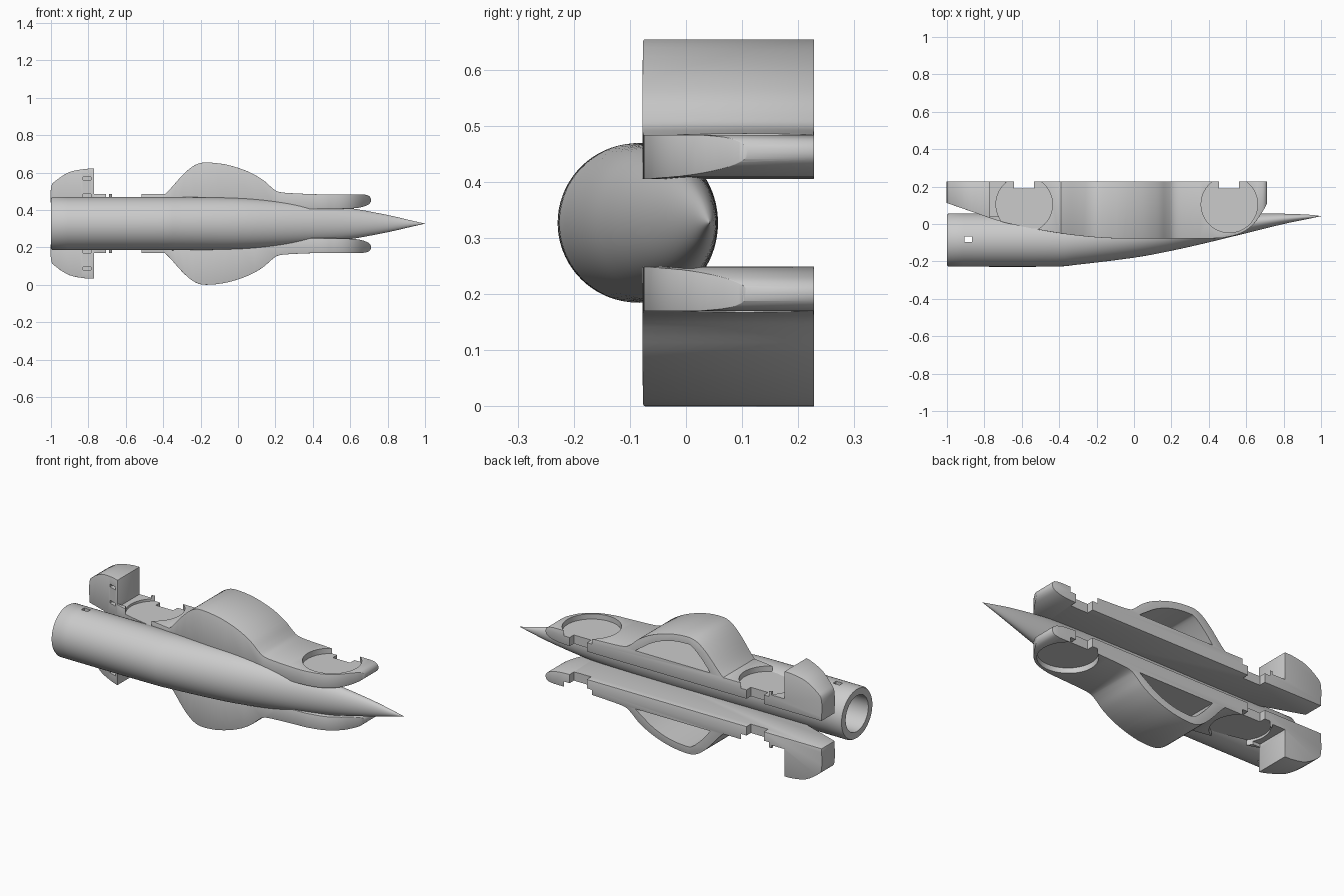
import bpy, bmesh
from math import sin, cos, pi, radians

if "Cube" in bpy.data.objects:
    bpy.data.objects.remove(bpy.data.objects["Cube"])

MID = 0.327  # height of the symmetry plane


def spline(pts, n=6):
    """Catmull-Rom samples through points of any dimension."""
    p = [pts[0]] + list(pts) + [pts[-1]]
    out = []
    for i in range(1, len(p) - 2):
        for k in range(n):
            t = k / n
            out.append(tuple(0.5 * (2 * b + (c - a) * t + (2 * a - 5 * b + 4 * c - d) * t * t
                                    + (3 * b - a - 3 * c + d) * t ** 3)
                             for a, b, c, d in zip(p[i - 1], p[i], p[i + 1], p[i + 2])))
    return out + [tuple(pts[-1])]


def finish(name, bm):
    bmesh.ops.recalc_face_normals(bm, faces=bm.faces[:])
    me = bpy.data.meshes.new(name)
    bm.to_mesh(me)
    bm.free()
    ob = bpy.data.objects.new(name, me)
    bpy.context.collection.objects.link(ob)
    return ob


def extrude(name, pts, axis, lo, hi):
    """Extrude a closed outline along 'y' (pts are x,z) or 'z' (pts are x,y)."""
    bm = bmesh.new()
    at = (lambda p, d: (p[0], d, p[1])) if axis == 'y' else (lambda p, d: (p[0], p[1], d))
    face = bm.faces.new([bm.verts.new(at(p, lo)) for p in pts])
    res = bmesh.ops.extrude_face_region(bm, geom=[face])
    move = (0, hi - lo, 0) if axis == 'y' else (0, 0, hi - lo)
    bmesh.ops.translate(bm, vec=move, verts=[v for v in res['geom'] if isinstance(v, bmesh.types.BMVert)])
    return finish(name, bm)


def box(name, x0, x1, y0, y1, z0, z1):
    return extrude(name, [(x0, y0), (x1, y0), (x1, y1), (x0, y1)], 'z', z0, z1)


def disc(name, cx, cy, r, z0, z1, n=64):
    return extrude(name, [(cx + r * cos(2 * pi * i / n), cy + r * sin(2 * pi * i / n))
                          for i in range(n)], 'z', z0, z1)


def boolean(ob, cutter, op='DIFFERENCE'):
    m = ob.modifiers.new(cutter.name, 'BOOLEAN')
    m.operation, m.solver, m.object = op, 'EXACT', cutter
    cutter.hide_render = True
    cutter.hide_set(True)


def apply_all(ob, angle):
    dg = bpy.context.evaluated_depsgraph_get()
    me = bpy.data.meshes.new_from_object(ob.evaluated_get(dg))
    ob.modifiers.clear()
    ob.data = me
    bpy.ops.object.select_all(action='DESELECT')
    ob.select_set(True)
    bpy.context.view_layer.objects.active = ob
    bpy.ops.object.shade_smooth_by_angle(angle=radians(angle))


# Fuselage: x, lower y, upper y, half height
stations = [(-0.99, -0.228, 0.057, 0.142), (-0.45, -0.228, 0.057, 0.142),
            (-0.3, -0.217, 0.057, 0.142), (0.0, -0.18, 0.057, 0.137),
            (0.2, -0.143, 0.057, 0.125), (0.4, -0.098, 0.057, 0.107),
            (0.6, -0.049, 0.057, 0.083), (0.8, 0.0, 0.055, 0.046),
            (0.93, 0.027, 0.05, 0.016), (1.0, 0.0415, 0.0425, 0.0005)]
bore = [(-0.3, -0.186, 0.014, 0.1), (-1.0, -0.186, 0.014, 0.1), (-1.0, -0.222, 0.051, 0.136)]
bm = bmesh.new()
N = 72
rings = [[bm.verts.new((x, (lo + hi) / 2 + (hi - lo) / 2 * cos(2 * pi * i / N),
                        MID + a * sin(2 * pi * i / N))) for i in range(N)]
         for x, lo, hi, a in bore + spline(stations, 5)]
for r, s in zip(rings, rings[1:]):
    for i in range(N):
        j = (i + 1) % N
        bm.faces.new((r[i], r[j], s[j], s[i]))
bm.faces.new(rings[0])
bm.faces.new(rings[-1])
fuselage = finish("fuselage", bm)
boolean(fuselage, box("wall_hole_cutter", -0.905, -0.865, -0.095, -0.068, -0.1, 0.8))
apply_all(fuselage, 35)

# Side pod: rail, tail cap and wing hump in one front profile
profile = spline([(-1.0, 0.405), (-1.0, 0.52), (-0.97, 0.56), (-0.9, 0.603), (-0.82, 0.619), (-0.77, 0.621)], 4)
profile += [(-0.77, 0.485)]
profile += spline([(-0.39, 0.485), (-0.36, 0.515), (-0.29, 0.593), (-0.23, 0.64), (-0.17, 0.654),
                   (-0.06, 0.642), (0.05, 0.607), (0.13, 0.563), (0.18, 0.52), (0.215, 0.498),
                   (0.28, 0.49), (0.42, 0.484)], 4)
profile += spline([(0.66, 0.484), (0.695, 0.478), (0.71, 0.462), (0.708, 0.44), (0.685, 0.423),
                   (0.63, 0.41), (0.52, 0.405)], 4)
pod = extrude("side_pod", profile, 'y', -0.09, 0.228)

# Plan outline of the pod
plan = [(-1.1, 0.3), (-1.1, 0.15)]
plan += spline([(-1.0, 0.112), (-0.85, 0.06), (-0.7, 0.01), (-0.5, -0.032), (-0.32, -0.06), (-0.15, -0.075),
                (0.0, -0.077), (0.4, -0.077), (0.5, -0.069), (0.58, -0.045), (0.64, 0.0), (0.69, 0.07),
                (0.711, 0.11)], 4)
plan += [(0.72, 0.14), (0.72, 0.3)]
boolean(pod, extrude("plan_cutter", plan, 'z', 0.3, 0.8), 'INTERSECT')
bev = pod.modifiers.new("soft_edges", 'BEVEL')
bev.width, bev.segments, bev.limit_method, bev.angle_limit = 0.007, 2, 'ANGLE', radians(50)

# Round recesses and edge notches
for cx in (-0.587, 0.51):
    boolean(pod, disc("recess_cutter", cx, 0.105, 0.151, 0.455, 0.55 if cx > 0 else 0.484 + 0.05))
    boolean(pod, box("notch_cutter", cx - 0.055, cx + 0.052, 0.19, 0.3, 0.3, 0.53))

# Step by the tail cap and its small slots
boolean(pod, box("step_cutter", -0.7699, -0.69, 0.04, 0.3, 0.468, 0.53))
for z in (0.477, 0.568):
    boolean(pod, box("slot_cutter", -0.83, -0.785, -0.1, 0.07, z - 0.008, z + 0.008))

# Hollow of the wing hump, open at the back
hollow = spline([(-0.31, 0.49), (-0.26, 0.55), (-0.2, 0.605), (-0.16, 0.614), (-0.06, 0.603),
                 (0.04, 0.567), (0.12, 0.515), (0.155, 0.49)], 4)
boolean(pod, extrude("hump_hollow_cutter", hollow, 'y', -0.035, 0.3))
apply_all(pod, 35)

# Mirrored lower pod
mirror = pod.modifiers.new("both_sides", 'MIRROR')
mirror.use_axis = (False, False, True)
plane = bpy.data.objects.new("mirror_plane", None)
bpy.context.collection.objects.link(plane)
plane.location.z = MID
plane.hide_render = True
mirror.mirror_object = plane
